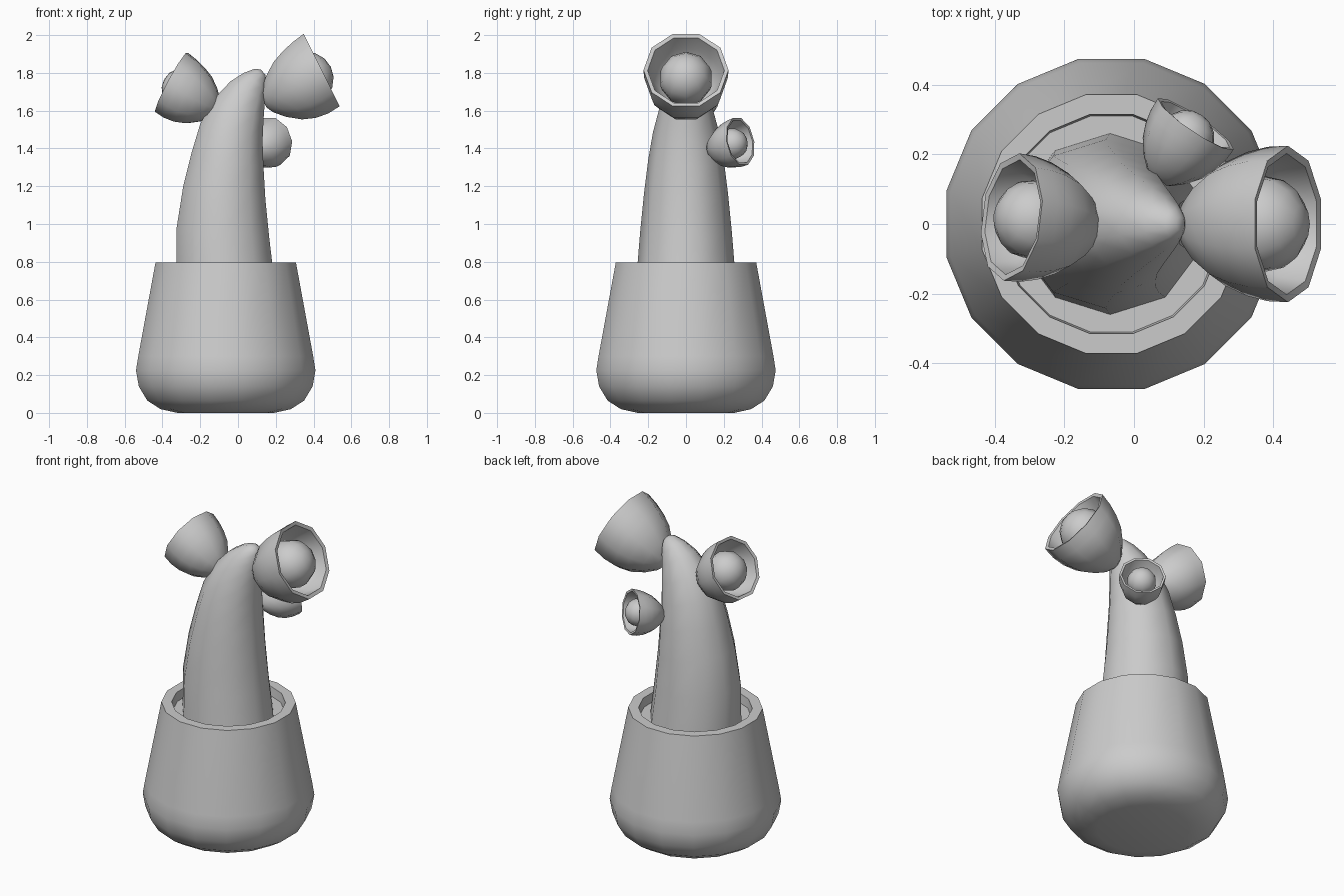
import bpy, bmesh, math
from mathutils import Vector

if "Cube" in bpy.data.objects:
    bpy.data.objects.remove(bpy.data.objects["Cube"])


def ring(center, a, b, n, offset=0.0):
    """Polygon ring around center; a and b are its half-axis vectors."""
    return [center + a * math.cos(offset + 2 * math.pi * i / n)
            + b * math.sin(offset + 2 * math.pi * i / n) for i in range(n)]


def loft(name, rings):
    """Skin a list of rings and cap both ends."""
    bm = bmesh.new()
    vs = [[bm.verts.new(p) for p in r] for r in rings]
    n = len(vs[0])
    for lo, hi in zip(vs, vs[1:]):
        for i in range(n):
            j = (i + 1) % n
            bm.faces.new((lo[i], lo[j], hi[j], hi[i]))
    bm.faces.new(vs[0][::-1])
    bm.faces.new(vs[-1])
    return finish(name, bm)


def finish(name, bm):
    bmesh.ops.recalc_face_normals(bm, faces=bm.faces)
    me = bpy.data.meshes.new(name)
    bm.to_mesh(me)
    bm.free()
    ob = bpy.data.objects.new(name, me)
    bpy.context.collection.objects.link(ob)
    bpy.ops.object.select_all(action='DESELECT')
    ob.select_set(True)
    bpy.context.view_layer.objects.active = ob
    bpy.ops.object.shade_smooth_by_angle(angle=math.radians(50))
    return ob


X, Y, Z = Vector((1, 0, 0)), Vector((0, 1, 0)), Vector((0, 0, 1))
POT_X = -0.065

# Pot: 16-sided, with rim and recessed top surface
pot = [(0.255, 0), (0.345, 0.02), (0.415, 0.065), (0.46, 0.14), (0.475, 0.225),
       (0.463, 0.3), (0.372, 0.795), (0.315, 0.795), (0.31, 0.74)]
k = 1 / math.cos(math.pi / 16)
loft("pot", [ring(Vector((POT_X, 0, z)), X * r * k, Y * r * k, 16, math.pi / 16)
             for r, z in pot])

# Curved stem: left point, right point and depth of each tilted section
stem = [(-.325, .72, .19, .72, .262), (-.325, .98, .165, .93, .243),
        (-.29, 1.2, .145, 1.13, .222), (-.245, 1.38, .135, 1.3, .2),
        (-.2, 1.53, .13, 1.44, .175), (-.13, 1.66, .135, 1.55, .143),
        (-.04, 1.755, .142, 1.65, .105), (.03, 1.80, .147, 1.71, .075),
        (.09, 1.822, .148, 1.765, .045), (.122, 1.817, .145, 1.79, .02)]
k10 = 1 / math.cos(math.pi / 10)
rings = []
for x0, z0, x1, z1, depth in stem:
    left, right = Vector((x0, 0, z0)), Vector((x1, 0, z1))
    rings.append(ring((left + right) / 2, (right - left) / 2 * k10, Y * depth,
                      10, math.pi / 10 - math.pi / 5))
loft("stem", rings)

# Bell: (distance along axis from mouth, radius, downward shift), outside then inside
BELL = [(-.35, .03, .018), (-.33, .07, .018), (-.28, .125, .018), (-.21, .178, .018),
        (-.14, .207, .016), (-.07, .222, .01), (0, .225, 0), (-.004, .203, 0),
        (-.09, .187, .01), (-.18, .14, .014), (-.25, .05, .016)]


def flower(name, mouth, azimuth, elevation, size):
    az, el = math.radians(azimuth), math.radians(elevation)
    d = Vector((math.cos(el) * math.cos(az), math.cos(el) * math.sin(az), math.sin(el)))
    side = Z.cross(d).normalized()
    up = d.cross(side)
    mouth = Vector(mouth)
    loft(name + "_bell", [ring(mouth + (d * t - up * s) * size, side * r * size,
                               up * r * size, 10) for t, r, s in BELL])
    # Ball sitting inside the bell
    bm = bmesh.new()
    bmesh.ops.create_uvsphere(bm, u_segments=10, v_segments=8, radius=.143 * size)
    c = mouth + (d * -.092 - up * .006) * size
    for v in bm.verts:
        v.co = c + side * v.co.x + up * v.co.y + d * v.co.z
    finish(name + "_ball", bm)


flower("right_flower", (.443, 0, 1.815), 0, 26.5, 1)
flower("left_flower", (-.352, .02, 1.75), 173, 28, .82)
flower("back_flower", (.178, .288, 1.437), 56, 10, .585)
